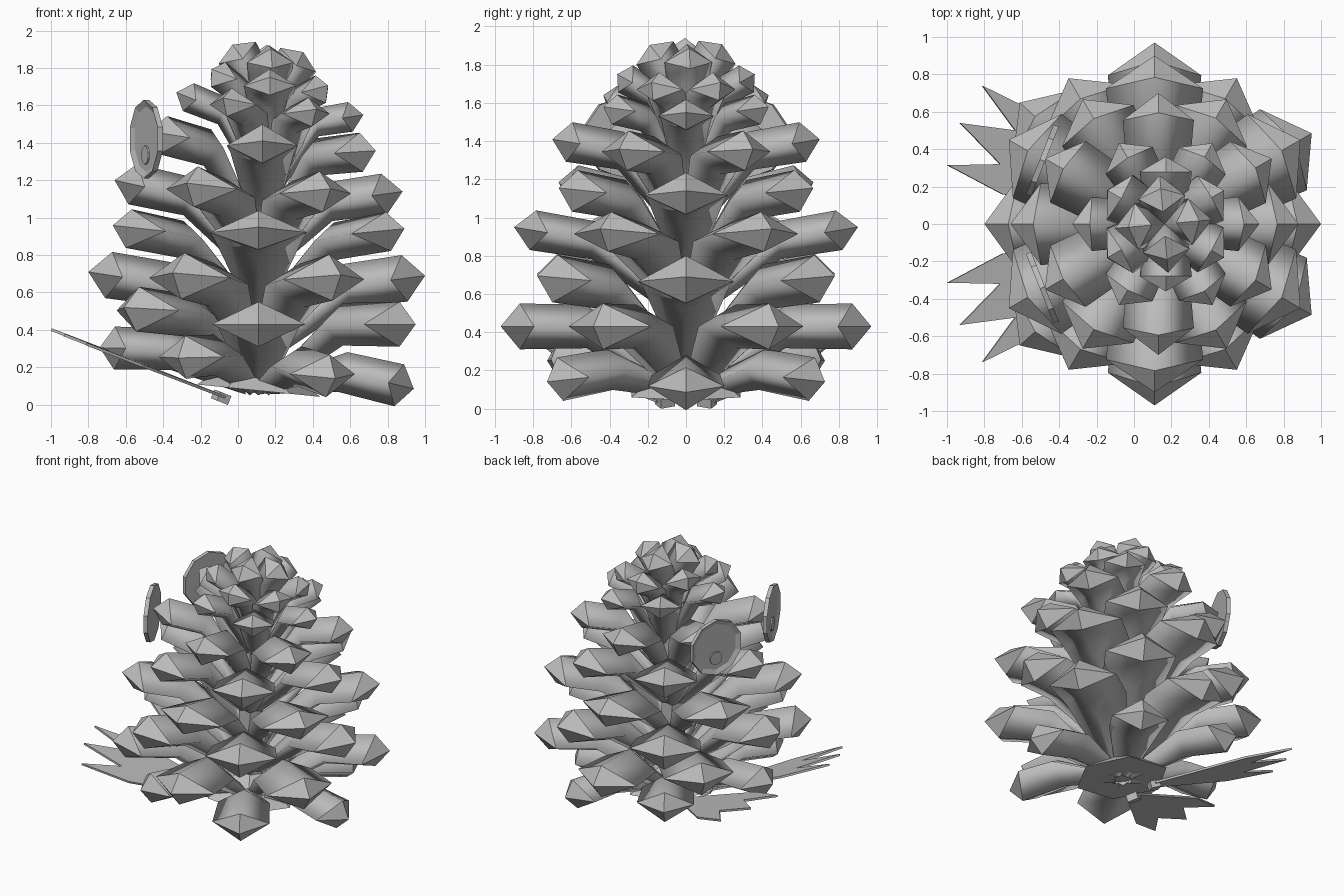
import bpy, bmesh
from math import radians, cos, sin, copysign
from mathutils import Vector, Matrix

if "Cube" in bpy.data.objects:
    bpy.data.objects.remove(bpy.data.objects["Cube"])

GREY = (0.5, 0.5, 0.5, 1)
grey = bpy.data.materials.new("plain grey")
grey.use_nodes = True
grey.diffuse_color = GREY
grey.node_tree.nodes["Principled BSDF"].inputs["Base Color"].default_value = GREY


def finish(bm, name):
    bmesh.ops.recalc_face_normals(bm, faces=bm.faces)
    mesh = bpy.data.meshes.new(name)
    bm.to_mesh(mesh)
    bm.free()
    mesh.materials.append(grey)
    ob = bpy.data.objects.new(name, mesh)
    bpy.context.collection.objects.link(ob)
    return ob


def scale(bm, matrix, root, elbow, tip, w, h, point):
    """One cone scale: thin stem, smooth diamond-section body, pyramid tip."""
    root, elbow, tip = [Vector((r, 0, z)) for r, z in (root, elbow, tip)]
    out = (tip - elbow).normalized()
    up = Vector((-out.z, 0, out.x))
    side = Vector((0, 1, 0))

    def ring(c, rw, rh, back):
        pts = (c + side * rw - out * back, c + up * rh,
               c - side * rw - out * back, c - up * rh)
        return [bm.verts.new(matrix @ p) for p in pts]

    stem = ring(root, 0.06, 0.04, 0)
    inner = ring(elbow, w * 0.9, h * 0.95, 0)
    outer = ring(tip - out * point, w, h, w * 0.3)
    peak = bm.verts.new(matrix @ tip)
    bm.faces.new(stem)
    for i in range(4):
        j = (i + 1) % 4
        for a, b in ((stem, inner), (inner, outer)):
            bm.faces.new((a[i], a[j], b[j], b[i])).smooth = True
        bm.faces.new((outer[i], outer[j], peak))


# Layers: count, first angle, centre x, radius, tip z, side tilt,
# elbow radius, elbow drop, stem drop, half width, half height, tip length
layers = [
    (6, 0, .10, .84, .195, .11, .46, -.04, .10, .20, .115, .08),
    (6, 30, .11, .97, .43, .00, .52, .00, .34, .25, .120, .10),
    (6, 0, .10, .90, .70, .01, .48, .06, .43, .25, .125, .11),
    (6, 30, .11, .90, .95, .01, .48, .07, .43, .26, .105, .10),
    (6, 0, .11, .77, 1.17, .03, .38, .07, .43, .22, .110, .10),
    (6, 30, .13, .70, 1.41, .06, .34, .06, .45, .19, .105, .09),
    (6, 0, .17, .50, 1.61, .06, .25, .07, .42, .145, .080, .07),
    (6, 30, .17, .36, 1.75, .05, .18, .10, .40, .14, .080, .05),
    (4, 5, .16, .19, 1.905, .02, .09, .16, .40, .125, .115, .05),
]
for n, (count, start, cx, rad, z, tilt, er, ed, sd, w, h, point) in enumerate(layers):
    bm = bmesh.new()
    for k in range(count):
        a = radians(start + k * 360 / count)
        lean = tilt * cos(a)
        # Second layer parts and lifts to clear the feet
        if n == 1 and cos(a) < -.5:
            a -= copysign(radians(12), sin(a))
            lean = -.09
        place = Matrix.Translation((cx, 0, 0)) @ Matrix.Rotation(a, 4, 'Z')
        scale(bm, place, (.06, z - sd), (er, z - ed - lean * er / rad),
              (rad, z - lean), w, h, point)
    finish(bm, f"scale_layer_{n + 1}")

# Central core with a wide flat base
bm = bmesh.new()
previous = None
for r, z in ((.33, .075), (.28, .11), (.09, .25), (.09, 1.75)):
    ring = [bm.verts.new((.11 + r * cos(radians(k * 60)), r * sin(radians(k * 60)),
                          z - .1 * r * cos(radians(k * 60)))) for k in range(6)]
    if previous:
        for k in range(6):
            j = (k + 1) % 6
            bm.faces.new((previous[k], previous[j], ring[j], ring[k]))
    else:
        bm.faces.new(ring)
    previous = ring
bm.faces.new(previous)
finish(bm, "core")


def disc(bm, matrix, radius, depth, sides):
    bmesh.ops.create_cone(bm, cap_ends=True, segments=sides, radius1=radius,
                          radius2=radius, depth=depth, matrix=matrix)


for s, label in ((1, "back"), (-1, "front")):
    # Eye: shallow dish with a small pupil, facing outward
    normal = Vector((-.93, .37 * s, 0)).normalized()
    turn = normal.to_track_quat('Z', 'Y').to_matrix().to_4x4()
    place = Matrix.Translation((-.49, .34 * s, 1.42)) @ turn
    bm = bmesh.new()
    disc(bm, place, .21, .03, 10)
    bm.normal_update()
    front = max(bm.faces, key=lambda f: f.normal.dot(normal))
    bmesh.ops.inset_individual(bm, faces=[front], thickness=.035, depth=-.015)
    finish(bm, label + "_eye")
    bm = bmesh.new()
    disc(bm, Matrix.Translation((-.49, .34 * s, 1.335)) @ turn, .05, .02, 10)
    finish(bm, label + "_pupil")

    # Foot: thin sloping plate with three pointed toes, outer edge lower
    outline = [(0, .05), (.62, .24), (.97, .235), (.70, .10), (1, 0)]
    outline += [(x, -y) for x, y in outline[-2::-1]]
    place = (Matrix.Translation((-.09, .11 * s, .04))
             @ Matrix.Rotation(radians(180 - 27 * s), 4, 'Z')
             @ Matrix.Rotation(radians(-19), 4, 'Y')
             @ Matrix.Rotation(radians(10 * s), 4, 'X'))
    bm = bmesh.new()
    sole = bm.faces.new([bm.verts.new(place @ Vector((x, y, 0))) for x, y in outline])
    top = bmesh.ops.extrude_face_region(bm, geom=[sole])["geom"]
    lift = place.to_3x3() @ Vector((0, 0, .015))
    bmesh.ops.translate(bm, vec=lift, verts=[v for v in top if isinstance(v, bmesh.types.BMVert)])
    # Heel block
    bmesh.ops.create_cube(bm, size=1, matrix=place @ Matrix.Diagonal((.07, .08, .05, 1)))
    finish(bm, label + "_foot")
